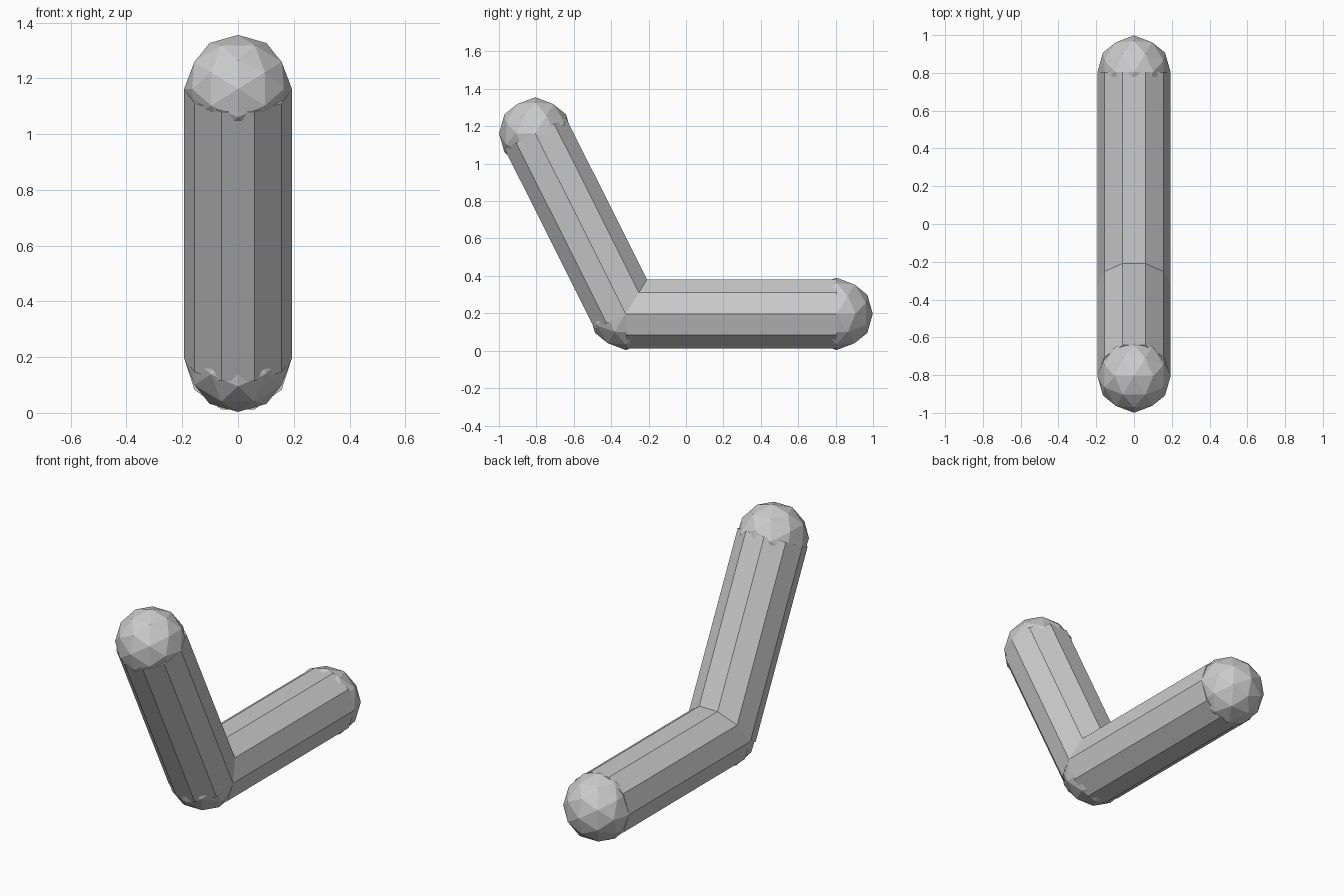
import bpy
import math
from mathutils import Vector, Matrix

if "Cube" in bpy.data.objects:
    bpy.data.objects.remove(bpy.data.objects["Cube"])

R = 0.1935
TOP = Vector((0, -0.806, 1.162))
ELBOW = Vector((0, -0.322, 0.197))
TIP = Vector((0, 0.805, 0.197))


def ball(name, centre):
    # icosphere turned so that a vertex lies on each axis
    bpy.ops.mesh.primitive_ico_sphere_add(subdivisions=2, radius=R)
    ob = bpy.context.object
    ob.name = name
    ob.data.transform(Matrix.Rotation(-math.atan(2) / 2, 4, 'Y'))
    ob.location = centre


def rod(name, a, b):
    # ten-sided prism between two joints, with corners on the x sides
    axis = b - a
    bpy.ops.mesh.primitive_cylinder_add(vertices=10, radius=R, depth=axis.length)
    ob = bpy.context.object
    ob.name = name
    z = axis.normalized()
    y = Vector((1, 0, 0))
    x = y.cross(z)
    ob.data.transform(Matrix((x, y, z)).transposed().to_4x4())
    ob.location = (a + b) / 2


# Two arms of the bent rod
rod("upright_arm", ELBOW, TOP)
rod("flat_arm", ELBOW, TIP)

# Rounded joints at the ends and the bend
ball("top_end_ball", TOP)
ball("elbow_ball", ELBOW)
ball("flat_end_ball", TIP)
